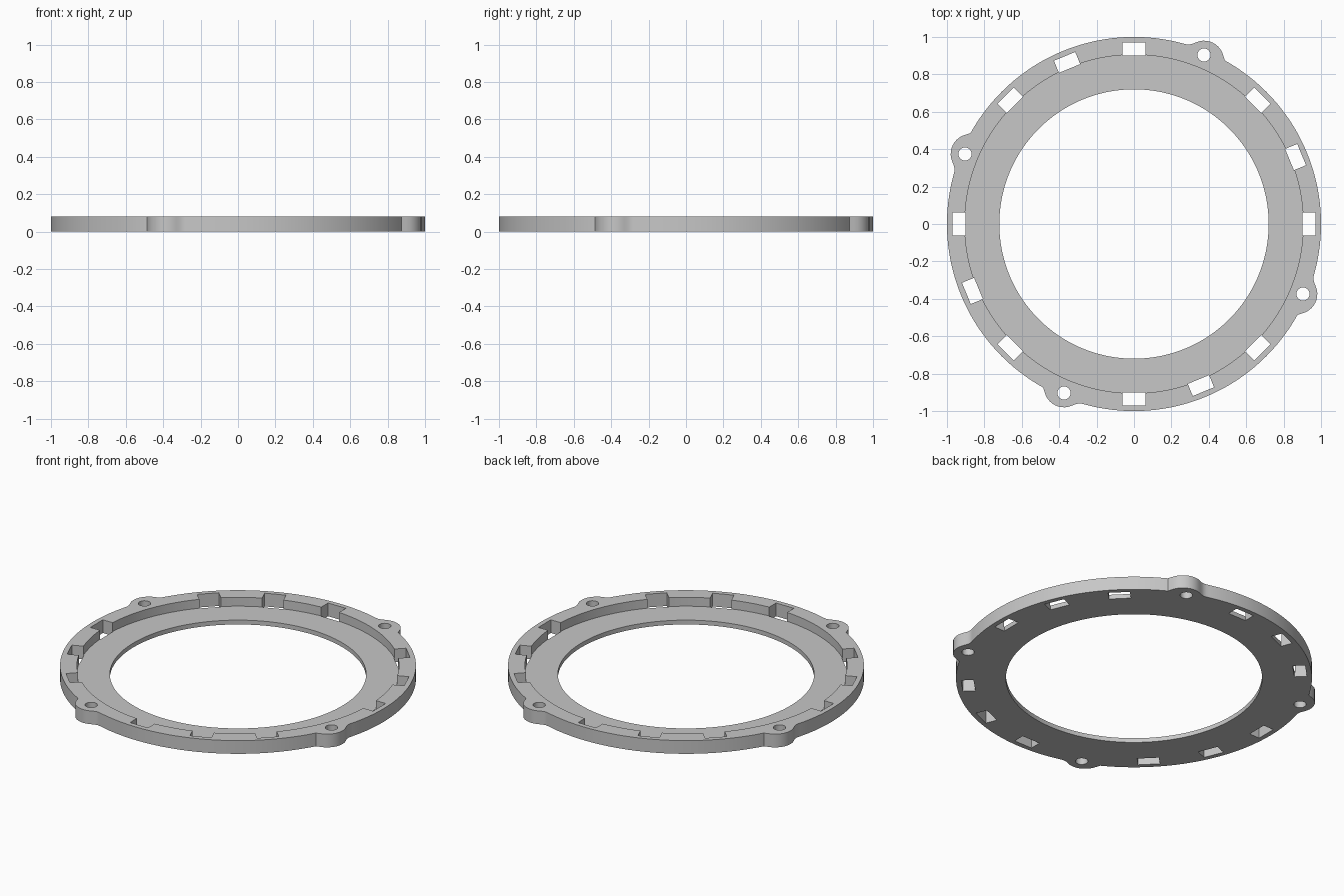
import bpy, bmesh, math
from mathutils import Matrix

if "Cube" in bpy.data.objects:
    bpy.data.objects.remove(bpy.data.objects["Cube"])

HEIGHT, FLOOR = 0.082, 0.027       # rim top, recessed floor
R_RIM, R_BORE = 0.905, 0.72        # recess wall, central opening
LUG_D, LUG_R, LUG_A = 0.95, 0.107, 66.8   # lug centre distance, radius, angle
SEG = 384

grey = bpy.data.materials.new("plain grey")
grey.diffuse_color = (0.57, 0.57, 0.57, 1)
grey.use_nodes = True
grey.node_tree.nodes["Principled BSDF"].inputs["Base Color"].default_value = grey.diffuse_color


def outer_radius(deg):
    """Unit circle with four lugs, each with a blended counter-clockwise side."""
    off = (deg - LUG_A + 45) % 90 - 45
    if 4.5 < off < 7.2:
        return 1 + 0.0236 * ((7.2 - off) / 2.7) ** 2
    a = math.radians(off)
    disc = LUG_R ** 2 - (LUG_D * math.sin(a)) ** 2
    if disc <= 0 or off >= 7.2:
        return 1.0
    return max(1.0, LUG_D * math.cos(a) + math.sqrt(disc))


def new_object(name, bm):
    bmesh.ops.recalc_face_normals(bm, faces=bm.faces)
    mesh = bpy.data.meshes.new(name)
    bm.to_mesh(mesh)
    bm.free()
    obj = bpy.data.objects.new(name, mesh)
    bpy.context.collection.objects.link(obj)
    return obj


# Ring body: stepped cross-section carried around the lugged outline
bm = bmesh.new()
sections = []
for i in range(SEG):
    deg = 360 * i / SEG
    c, s = math.cos(math.radians(deg)), math.sin(math.radians(deg))
    ro = outer_radius(deg)
    profile = [(ro, 0), (ro, HEIGHT), (R_RIM, HEIGHT),
               (R_RIM, FLOOR), (R_BORE, FLOOR), (R_BORE, 0)]
    sections.append([bm.verts.new((r * c, r * s, z)) for r, z in profile])
for i in range(SEG):
    a, b = sections[i], sections[(i + 1) % SEG]
    for j in range(6):
        k = (j + 1) % 6
        bm.faces.new((a[j], b[j], b[k], a[k]))
ring = new_object("mounting_ring", bm)
ring.data.materials.append(grey)

# Cutters: slots every 22.5 degrees, with a screw hole in place of every fourth
bm = bmesh.new()
for n in range(16):
    turn = Matrix.Rotation(math.radians(22.5 * n), 4, 'Z')
    if n % 4 == 3:
        bmesh.ops.create_cone(bm, cap_ends=True, segments=32, radius1=0.035,
                              radius2=0.035, depth=0.4,
                              matrix=turn @ Matrix.Translation((0.978, 0, 0)))
    else:
        size = Matrix.Diagonal((0.07, 0.123, 0.4, 1))
        bmesh.ops.create_cube(bm, size=1,
                              matrix=turn @ Matrix.Translation((0.935, 0, 0)) @ size)
cutters = new_object("slot_and_hole_cutters", bm)
cutters.hide_render = True

# Cut, then bake the result and drop the cutters
cut = ring.modifiers.new("cut", 'BOOLEAN')
cut.operation, cut.solver, cut.object = 'DIFFERENCE', 'EXACT', cutters
bpy.context.view_layer.update()
bpy.context.view_layer.objects.active = ring
ring.select_set(True)
bpy.ops.object.modifier_apply(modifier=cut.name)
bpy.data.objects.remove(cutters)
bpy.ops.object.shade_smooth_by_angle(angle=math.radians(30))
